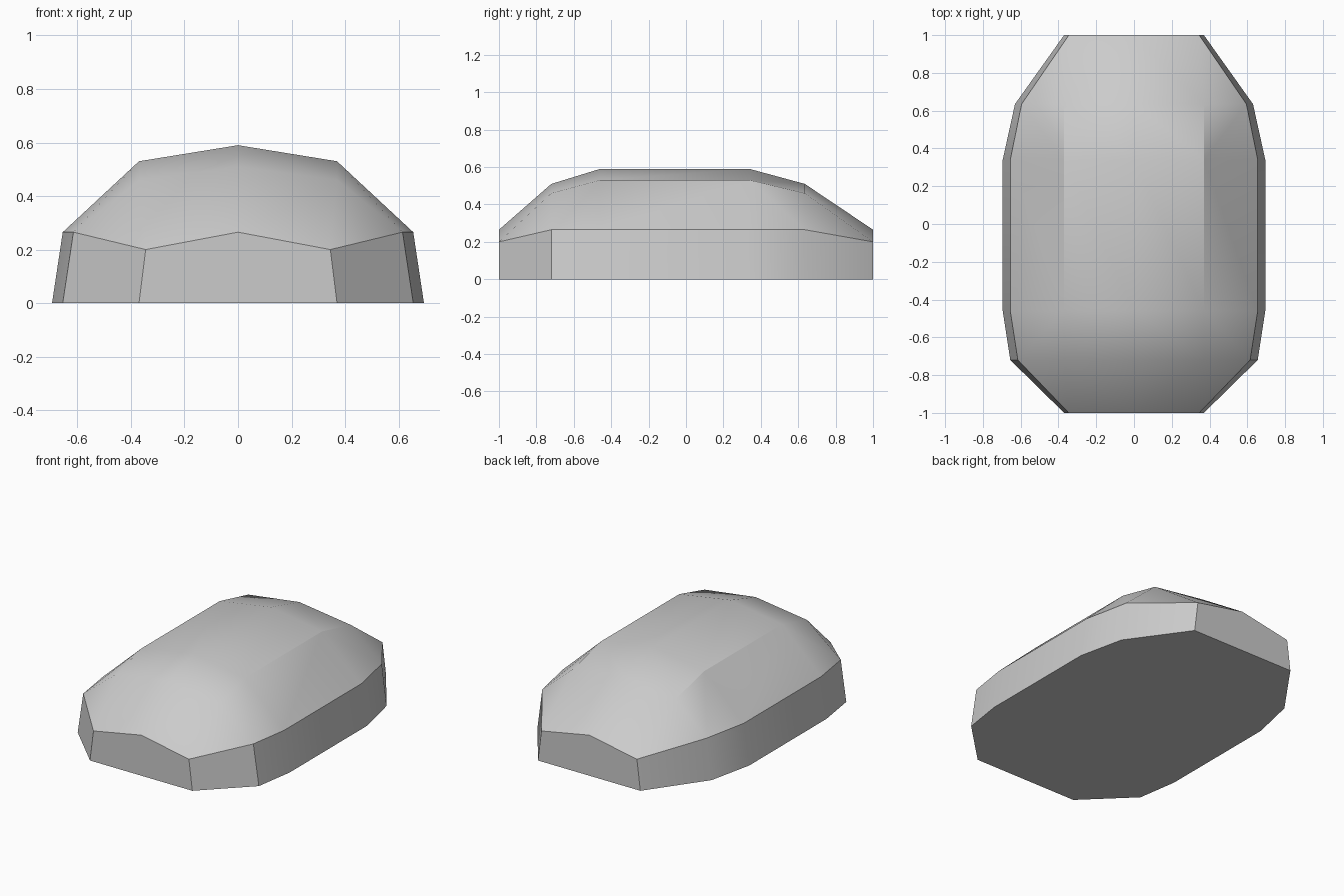
import bpy, bmesh, math

cube = bpy.data.objects.get("Cube")
if cube:
    bpy.data.objects.remove(cube)

grey = bpy.data.materials.new("stone grey")
grey.use_nodes = True
colour = (0.6, 0.6, 0.6, 1)
grey.diffuse_color = colour
grey.node_tree.nodes["Principled BSDF"].inputs["Base Color"].default_value = colour

# Cross-sections: y, base half width, rim half width, shoulder height, ridge height
STATIONS = [
    (-0.72, 0.655, 0.615, 0.46, 0.51),
    (-0.46, 0.695, 0.655, 0.53, 0.59),
    (0.34, 0.695, 0.655, 0.53, 0.59),
    (0.635, 0.63, 0.595, 0.46, 0.51),
]
SHOULDER, RIM = 0.37, 0.265

bm = bmesh.new()


def row(points, y):
    """Right half given outside to ridge; mirrored to a full row."""
    full = points + [(-x, z) for x, z in reversed(points[:-1])]
    return [bm.verts.new((x, y, z)) for x, z in full]


# Shell body, with the rim-to-shoulder panels split at the ends
rows = [row([(b, 0), (r, RIM), (SHOULDER, s), (0, t)], y) for y, b, r, s, t in STATIONS]
for i, (a, b) in enumerate(zip(rows, rows[1:])):
    for j in range(6):
        if i != 1 and j in (1, 4):
            low = j if j == 1 else j + 1
            high = 2 * j + 1 - low
            end, mid = (a, b) if i == 0 else (b, a)
            bm.faces.new((end[low], end[high], mid[high]))
            bm.faces.new((end[low], mid[high], mid[low]))
        else:
            bm.faces.new((a[j], a[j + 1], b[j + 1], b[j]))

# Sloping nose and tail with triangular corners and an upright end wall
ends = []
for y, body in ((-1, rows[0]), (1, rows[-1])):
    e = row([(0.37, 0), (0.345, 0.2), (0, RIM)], y)
    ends.append(e)
    bm.faces.new(e)
    for side in (1, -1):
        b, c = body[::side], e[::side]
        bm.faces.new((b[0], b[1], c[1], c[0]))
        bm.faces.new((b[1], b[2], c[1]))
        bm.faces.new((b[2], b[3], c[2], c[1]))

# Flat underside
outline = [ends[0]] + rows + [ends[1]]
bm.faces.new([r[0] for r in outline] + [r[-1] for r in reversed(outline)])
bmesh.ops.recalc_face_normals(bm, faces=bm.faces)

mesh = bpy.data.meshes.new("domed_shell")
bm.to_mesh(mesh)
bm.free()
mesh.materials.append(grey)
shell = bpy.data.objects.new("domed_shell", mesh)
bpy.context.collection.objects.link(shell)
bpy.context.view_layer.objects.active = shell
shell.select_set(True)
bpy.ops.object.shade_smooth_by_angle(angle=math.radians(30))
